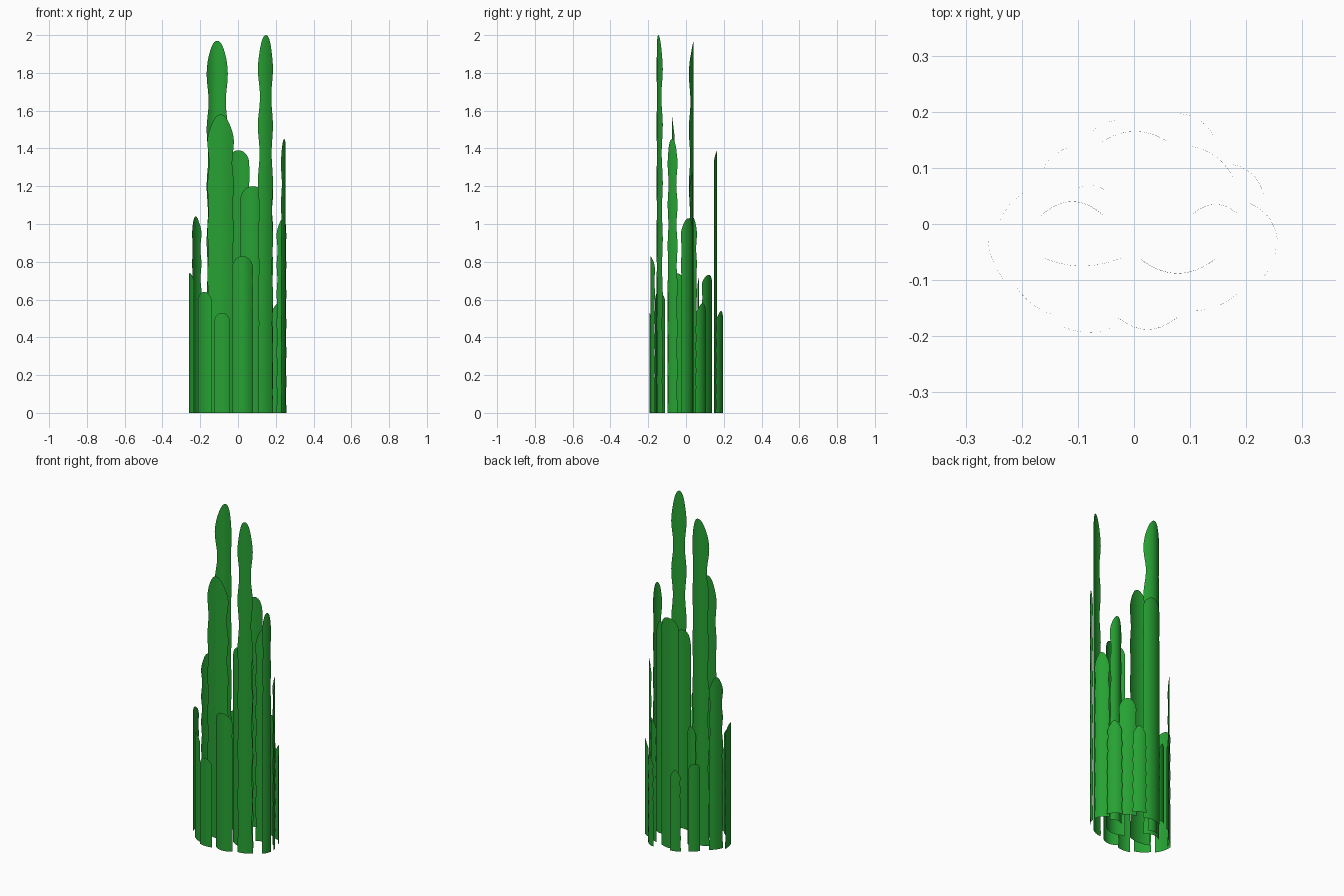
import bpy, bmesh, math

green = bpy.data.materials.new("leaf green")
green.diffuse_color = (0.02, 0.36, 0.033, 1)

# x, y of chord middle, width, height, outward angle, bulge, edge waviness
LEAVES = [
    # inner leaves
    (-0.110, 0.015, 0.112, 1.97, 90, 0.025, 0.24),
    (-0.092, -0.060, 0.140, 1.58, -90, 0.015, 0.16),
    (0.078, -0.062, 0.135, 1.20, -90, 0.026, 0.03),
    (0.145, 0.017, 0.082, 1.28, 90, 0.018, 0.18),
    (0.002, 0.147, 0.117, 1.39, 90, 0.018, 0.05),
    (-0.080, 0.060, 0.057, 0.72, 90, 0.009, 0.12),
    # outer ring, counter-clockwise from the front right
    (0.145, -0.139, 0.086, 2.00, -68, 0.008, 0.32),
    (0.240, -0.071, 0.058, 1.45, -26, 0.006, 0.28),
    (0.230, 0.005, 0.083, 1.03, 38, 0.012, 0.14),
    (0.202, 0.078, 0.083, 0.58, 46, 0.014, 0.16),
    (0.138, 0.111, 0.094, 0.73, 54, 0.012, 0.08),
    (0.110, 0.177, 0.076, 0.54, 58, 0.010, 0.20),
    (-0.050, 0.173, 0.062, 0.49, 112, 0.007, 0.20),
    (-0.138, 0.117, 0.064, 0.53, 130, 0.007, 0.04),
    (-0.218, 0.026, 0.080, 1.04, 142, 0.008, 0.22),
    (-0.246, -0.051, 0.100, 0.74, 196, 0.010, 0.05),
    (-0.175, -0.137, 0.091, 0.64, 234, 0.008, 0.04),
    (-0.084, -0.185, 0.083, 0.53, -92, 0.008, 0.03),
    (0.024, -0.165, 0.110, 0.83, -90, 0.023, 0.03),
]
SEG, ROWS, TIP_ROWS = 8, 60, 12


def leaf(x, y, width, height, angle, bulge, wave):
    """Upright curved blade with wavy edges and a rounded tip."""
    a = math.radians(angle)
    out, side = (math.cos(a), math.sin(a)), (-math.sin(a), math.cos(a))
    tip = width * (1.0 if wave > 0.1 else 0.55)
    body = height - tip
    levels = [body * i / ROWS for i in range(ROWS + 1)]
    levels += [body + tip * math.sin(math.pi / 2 * i / TIP_ROWS) for i in range(1, TIP_ROWS)]

    bm = bmesh.new()

    def point(s, z):
        d = bulge * (1 - (2 * s / width) ** 2)
        return bm.verts.new((x + side[0] * s + out[0] * d, y + side[1] * s + out[1] * d, z))

    rows = []
    for z in levels:
        t = z / height
        dip = 0.5 + 0.5 * math.cos(2 * math.pi * (t - 0.835) / 0.15)
        half = width / 2 * (1 - wave * (0.3 + 0.7 * t * t) * dip)
        if z > body:
            half *= math.sqrt(1 - ((z - body) / tip) ** 2)
        rows.append([point(half * (2 * i / SEG - 1), z) for i in range(SEG + 1)])
    for low, high in zip(rows, rows[1:]):
        for i in range(SEG):
            bm.faces.new((low[i], low[i + 1], high[i + 1], high[i]))
    top = point(0, height)
    for i in range(SEG):
        bm.faces.new((rows[-1][i], rows[-1][i + 1], top))
    for f in bm.faces:
        f.smooth = True

    mesh = bpy.data.meshes.new("leaf")
    bm.to_mesh(mesh)
    bm.free()
    mesh.materials.append(green)
    bpy.context.collection.objects.link(bpy.data.objects.new("leaf", mesh))


for spec in LEAVES:
    leaf(*spec)
